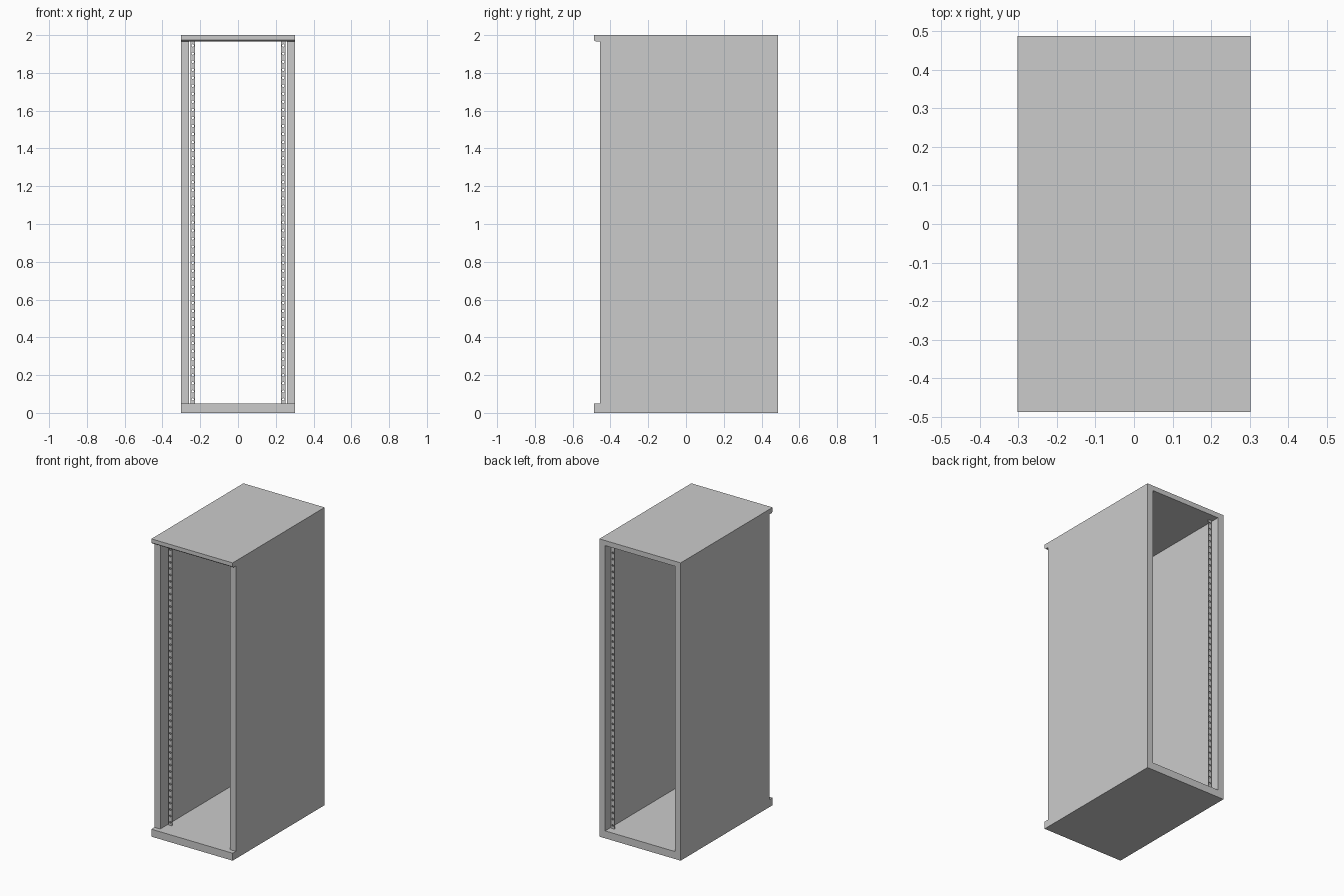
import bpy, bmesh
from math import sin, cos, pi

if "Cube" in bpy.data.objects:
    bpy.data.objects.remove(bpy.data.objects["Cube"])

HALF_W, HALF_D, HEIGHT = 0.302, 0.488, 2.0
WALL_IN, WALL_FRONT = 0.259, -0.455
FLOOR, CEILING = 0.05, 1.966


def finish(name, bm):
    bmesh.ops.recalc_face_normals(bm, faces=bm.faces)
    mesh = bpy.data.meshes.new(name)
    bm.to_mesh(mesh)
    bm.free()
    ob = bpy.data.objects.new(name, mesh)
    bpy.context.collection.objects.link(ob)
    return ob


def extrude_x(name, profile, x0, x1):
    """Extrude a (y, z) profile from x0 to x1."""
    bm = bmesh.new()
    face = bm.faces.new([bm.verts.new((x0, y, z)) for y, z in profile])
    out = bmesh.ops.extrude_face_region(bm, geom=[face])
    moved = [g for g in out["geom"] if isinstance(g, bmesh.types.BMVert)]
    bmesh.ops.translate(bm, vec=(x1 - x0, 0, 0), verts=moved)
    return finish(name, bm)


def mirror_x(ob):
    ob.modifiers.new("Mirror", "MIRROR").use_axis[0] = True


def rail(name, y, x0=0.227, x1=0.252, count=45, radius=0.007):
    """Upright strip made of repeated cells, each with an octagonal hole."""
    bm = bmesh.new()
    step = (CEILING - FLOOR) / count
    cx, hw, hh = (x0 + x1) / 2, (x1 - x0) / 2, step / 2
    border = [(1, 0), (1, 1), (0, 1), (-1, 1), (-1, 0), (-1, -1), (0, -1), (1, -1)]
    for i in range(count):
        cz = FLOOR + (i + 0.5) * step
        outer = [bm.verts.new((cx + a * hw, y, cz + b * hh)) for a, b in border]
        inner = [bm.verts.new((cx + radius * cos(k * pi / 4), y,
                               cz + radius * sin(k * pi / 4))) for k in range(8)]
        for k in range(8):
            n = (k + 1) % 8
            bm.faces.new((outer[k], outer[n], inner[n], inner[k]))
    bmesh.ops.remove_doubles(bm, verts=bm.verts, dist=1e-5)
    ob = finish(name, bm)
    solid = ob.modifiers.new("Thickness", "SOLIDIFY")
    solid.thickness, solid.offset = 0.006, 0
    mirror_x(ob)
    return ob


# Base and top cap, both reaching forward of the side walls
extrude_x("base", [(-HALF_D, 0), (HALF_D, 0), (HALF_D, FLOOR), (-HALF_D, FLOOR)],
          -HALF_W, HALF_W)
extrude_x("top_cap", [(-HALF_D, HEIGHT), (-HALF_D, 1.974), (-0.478, CEILING),
                      (HALF_D, CEILING), (HALF_D, HEIGHT)], -HALF_W, HALF_W)

# Thick side walls
walls = extrude_x("side_walls", [(WALL_FRONT, FLOOR), (HALF_D, FLOOR),
                                 (HALF_D, CEILING), (WALL_FRONT, CEILING)],
                  WALL_IN, HALF_W)
mirror_x(walls)

# Perforated mounting rails, a pair at the front and a pair at the back
rail("front_rails", -0.375)
rail("back_rails", 0.432)
